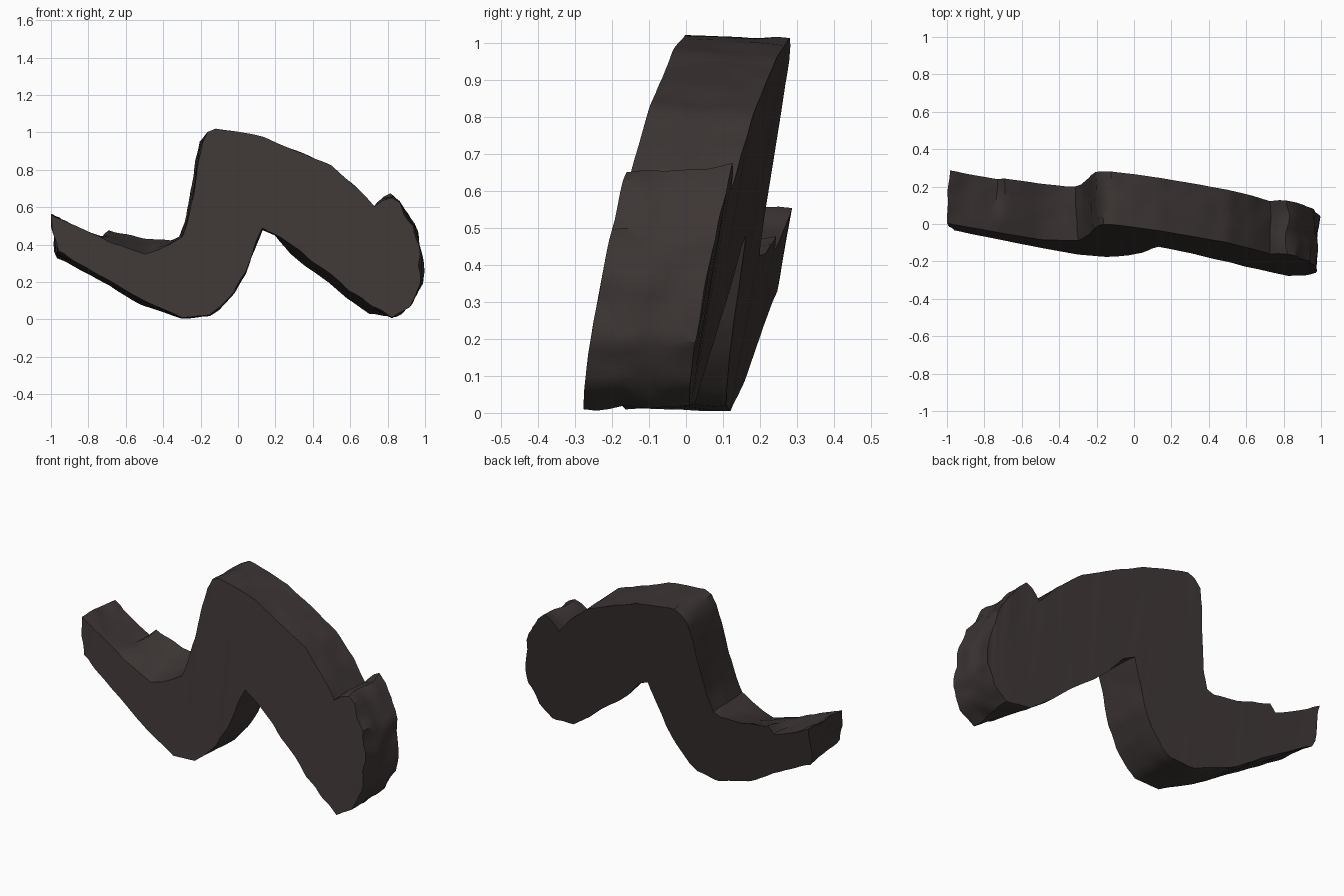
import bpy
import bmesh
from mathutils import Vector, noise

default_cube = bpy.data.objects.get("Cube")
if default_cube:
    bpy.data.objects.remove(default_cube, do_unlink=True)

THICKNESS = 0.285
LAYERS = 9
SPACING = 0.035

# Front outline, clockwise, in runs: (back edge shift in x and z), (x, z) points
RUNS = [
    # broken left arm, upper edge
    ((0.01, -0.01), [(-1, .56), (-.9, .51), (-.74, .445)]),
    # chipped step, higher towards the back
    ((0, .055), [(-.69, .42)]),
    ((0, .085), [(-.5, .345)]),
    ((0, .02), [(-.36, .4)]),
    # upright inner side
    ((-.015, 0), [(-.3, .44), (-.27, .52), (-.24, .66), (-.21, .85), (-.19, .95)]),
    # rounded crown and long upper slope
    ((0, -.01), [(-.165, 1), (-.12, 1.02), (0, 1.005), (.14, .97), (.37, .88),
                 (.5, .82), (.63, .71), (.73, .605)]),
    # rough broken right end
    ((.015, .015), [(.77, .64), (.81, .65), (.85, .62), (.93, .5), (.97, .35),
                    (.975, .18), (.92, .07), (.83, .005)]),
    # underside of the right leg
    ((-.02, -.04), [(.72, .07), (.6, .15), (.5, .24), (.4, .31), (.3, .39)]),
    # inner arch
    ((0, -.01), [(.2, .46), (.13, .49), (.1, .42), (.04, .25), (-.02, .15), (-.1, .06)]),
    # foot and underside of the left arm
    ((0, -.005), [(-.15, .025), (-.3, .01)]),
    ((0, -.03), [(-.5, .1), (-.72, .225), (-.97, .365)]),
]


def front_depth(x, z):
    """Leaning plane of the front face."""
    return -0.195 - 0.1 * x + 0.177 * z


def dense_outline():
    """Corner pairs (front, back) with evenly spaced steps between them."""
    corners = [(Vector(p), Vector(p) + Vector(shift)) for shift, pts in RUNS for p in pts]
    dense = []
    for (f0, b0), (f1, b1) in zip(corners, corners[1:] + corners[:1]):
        steps = max(1, round((f1 - f0).length / SPACING))
        for i in range(steps):
            t = i / steps
            dense.append((f0.lerp(f1, t), b0.lerp(b1, t)))
    return dense


def roughness(x, z):
    """Broken ends are rougher than the worked edges."""
    broken_right = x > 0.74
    broken_left = x < -0.93
    return 0.02 if broken_right or broken_left else 0.007


def build_slab(name, material):
    bm = bmesh.new()
    outline = dense_outline()
    rings = []
    for layer in range(LAYERS):
        t = layer / (LAYERS - 1)
        ring = []
        for front, back in outline:
            p = front.lerp(back, t)
            y = front_depth(p.x, p.y) + THICKNESS * t
            wobble = noise.noise_vector(Vector((p.x, y, p.y)) * 11)
            amount = roughness(p.x, p.y)
            x = min(1, max(-1, p.x + wobble.x * amount))
            z = max(0, p.y + wobble.z * amount)
            ring.append(bm.verts.new((x, y, z)))
        rings.append(ring)
    # side walls
    count = len(outline)
    for near, far in zip(rings, rings[1:]):
        for i in range(count):
            j = (i + 1) % count
            bm.faces.new((near[i], near[j], far[j], far[i]))
    # flat front and back faces
    caps = [bm.faces.new(rings[0]), bm.faces.new(list(reversed(rings[-1])))]
    bmesh.ops.triangulate(bm, faces=caps)
    bmesh.ops.recalc_face_normals(bm, faces=bm.faces)
    mesh = bpy.data.meshes.new(name)
    bm.to_mesh(mesh)
    bm.free()
    mesh.materials.append(material)
    slab = bpy.data.objects.new(name, mesh)
    bpy.context.collection.objects.link(slab)
    return slab


# Dark weathered stone
stone = bpy.data.materials.new("dark_brown_stone")
stone.use_nodes = True
colour = (0.046, 0.036, 0.035, 1)
stone.diffuse_color = colour
stone.node_tree.nodes["Principled BSDF"].inputs["Base Color"].default_value = colour

fragment = build_slab("curved_stone_fragment", stone)
bpy.ops.object.select_all(action="DESELECT")
fragment.select_set(True)
bpy.context.view_layer.objects.active = fragment
bpy.ops.object.shade_smooth_by_angle(angle=0.6)
